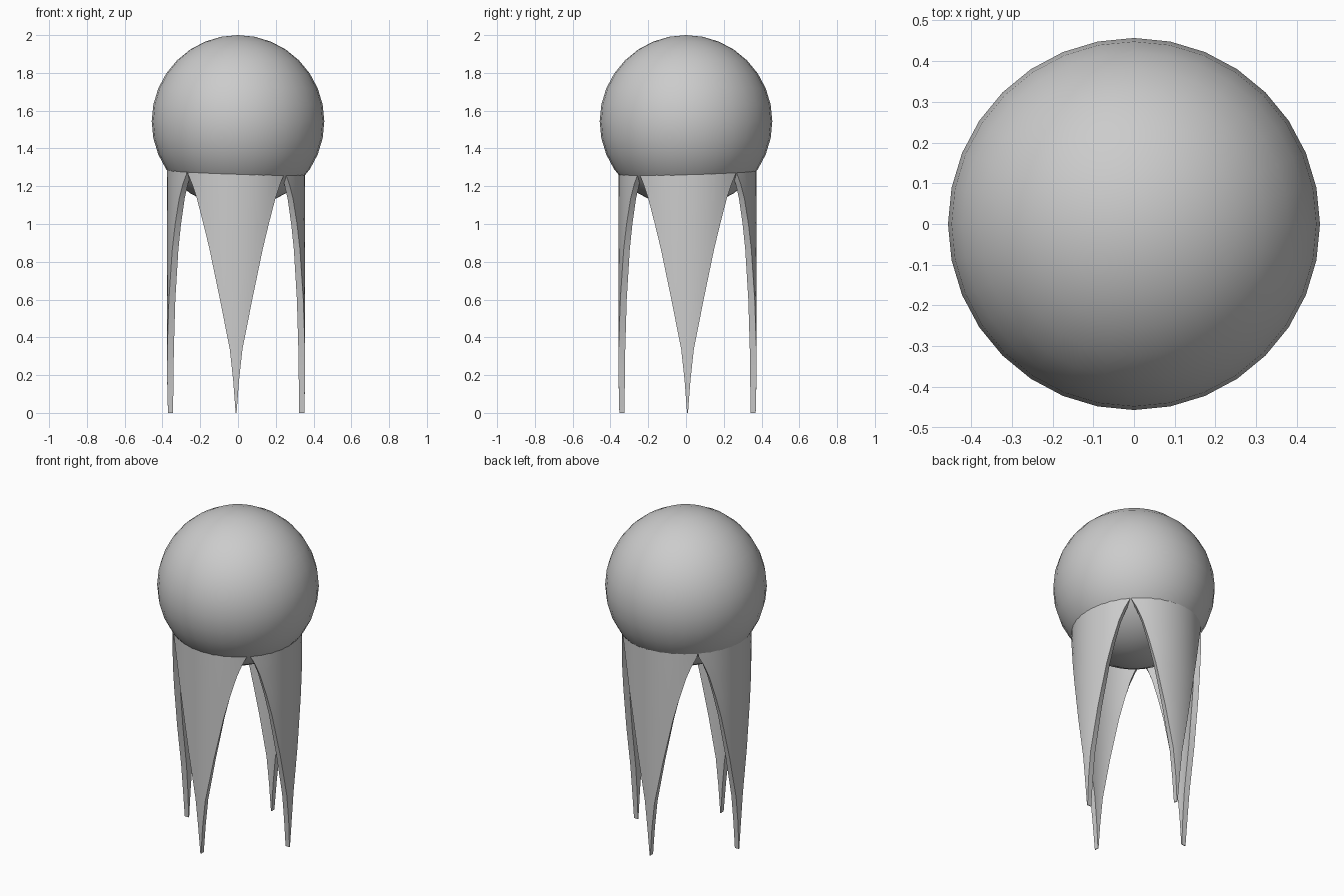
import bpy, bmesh, math

if "Cube" in bpy.data.objects:
    bpy.data.objects.remove(bpy.data.objects["Cube"])

# Ball on top
bpy.ops.mesh.primitive_uv_sphere_add(segments=32, ring_count=16, radius=0.457,
                                     location=(0, 0, 1.543))
ball = bpy.context.object
ball.name = "ball"
bpy.ops.object.shade_smooth()

# Leg outline: height, half-angle in degrees, outer radius, inner radius
OUTLINE = [(1.30, 45.0, 0.366, 0.331), (1.265, 44.2, 0.366, 0.331),
           (1.21, 39.5, 0.366, 0.331), (1.135, 34.6, 0.366, 0.331),
           (1.0, 28.2, 0.366, 0.331), (0.866, 22.6, 0.366, 0.331),
           (0.6, 13.5, 0.366, 0.331), (0.335, 5.2, 0.366, 0.331),
           (0.17, 2.4, 0.365, 0.332), (0.0, 0.4, 0.361, 0.334)]
COLS = 10


def make_leg(name, heading):
    """Curved, pointed slice of a thick tube, centred on a heading."""
    bm = bmesh.new()
    rings = []
    for z, half, outer, inner in OUTLINE:
        ring = []
        for radius, order in ((outer, range(COLS + 1)),
                              (inner, range(COLS, -1, -1))):
            for i in order:
                a = math.radians(heading + half * (2 * i / COLS - 1))
                ring.append(bm.verts.new((radius * math.cos(a),
                                          radius * math.sin(a), z)))
        rings.append(ring)
    n = len(rings[0])
    for upper, lower in zip(rings, rings[1:]):
        for i in range(n):
            j = (i + 1) % n
            bm.faces.new((upper[i], lower[i], lower[j], upper[j]))
    # Close the top and the tip with strips
    for ring in (rings[0], rings[-1]):
        for i in range(COLS):
            bm.faces.new((ring[i], ring[i + 1], ring[n - 2 - i], ring[n - 1 - i]))
    bmesh.ops.recalc_face_normals(bm, faces=bm.faces)
    mesh = bpy.data.meshes.new(name)
    bm.to_mesh(mesh)
    bm.free()
    leg = bpy.data.objects.new(name, mesh)
    leg.location = (-0.01, 0.008, 0)
    bpy.context.collection.objects.link(leg)
    bpy.ops.object.select_all(action='DESELECT')
    leg.select_set(True)
    bpy.context.view_layer.objects.active = leg
    bpy.ops.object.shade_smooth_by_angle(angle=math.radians(35))


# Four legs around the ball
for name, heading in (("right_leg", 0), ("back_leg", 90),
                      ("left_leg", 180), ("front_leg", 270)):
    make_leg(name, heading)
